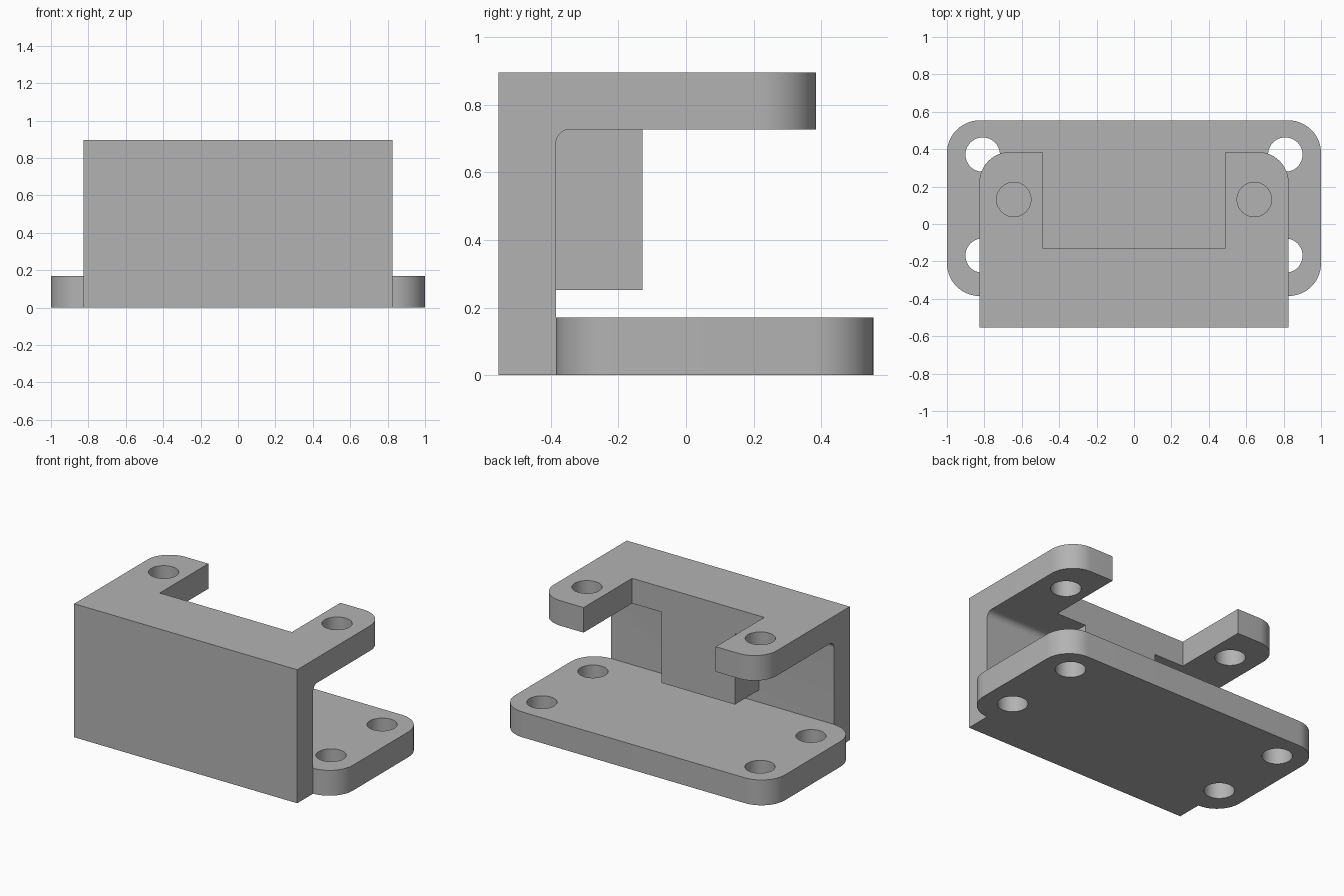
import bpy, bmesh, math
from mathutils import Vector, Matrix

cube = bpy.data.objects.get("Cube")
if cube:
    bpy.data.objects.remove(cube, do_unlink=True)

# Main dimensions
WALL_X, FRONT_Y, INNER_Y, BACK_Y = 0.827, -0.554, -0.385, 0.554
HEIGHT, TOP_UNDER, BASE_TOP = 0.895, 0.727, 0.17
PRONG_Y, PRONG_X, NOTCH_Y = 0.385, 0.49, -0.129
HOLE_R = 0.092


def outline(corners, steps=14):
    """Closed 2D outline from (x, y, radius) corners, rounding where radius > 0."""
    points = []
    for i, (x, y, r) in enumerate(corners):
        p = Vector((x, y))
        if r == 0:
            points.append(p)
            continue
        a = (Vector(corners[i - 1][:2]) - p).normalized()
        b = (Vector(corners[(i + 1) % len(corners)][:2]) - p).normalized()
        # square corner: sweep from the tangent point on a to the one on b
        centre = p + (a + b) * r
        for k in range(steps + 1):
            t = k / steps * math.pi / 2
            points.append(centre - b * r * math.cos(t) - a * r * math.sin(t))
    return points


def prism(name, points, low, high, along_x=False):
    """Extrude an outline along z, or a (y, z) profile along x."""
    bm = bmesh.new()
    face = bm.faces.new([bm.verts.new((p[0], p[1], low)) for p in points])
    new = bmesh.ops.extrude_face_region(bm, geom=[face])["geom"]
    bmesh.ops.translate(bm, vec=(0, 0, high - low),
                        verts=[v for v in new if isinstance(v, bmesh.types.BMVert)])
    if along_x:
        turn = Matrix(((0, 0, 1), (1, 0, 0), (0, 1, 0)))
        bmesh.ops.transform(bm, matrix=turn.to_4x4(), verts=bm.verts)
    bmesh.ops.recalc_face_normals(bm, faces=bm.faces)
    mesh = bpy.data.meshes.new(name)
    bm.to_mesh(mesh)
    bm.free()
    obj = bpy.data.objects.new(name, mesh)
    bpy.context.collection.objects.link(obj)
    return obj


def box(name, x, y0, y1, z0, z1):
    return prism(name, [(-x, y0), (x, y0), (x, y1), (-x, y1)], z0, z1)


def combine(target, tool, operation):
    """Apply a boolean and discard the tool."""
    mod = target.modifiers.new(tool.name, "BOOLEAN")
    mod.operation, mod.solver, mod.object = operation, "EXACT", tool
    bpy.context.view_layer.objects.active = target
    bpy.ops.object.modifier_apply(modifier=mod.name)
    bpy.data.objects.remove(tool, do_unlink=True)


def drill(target, x, y, z0, z1):
    """Mirrored pair of vertical holes."""
    for side in (-1, 1):
        ring = [(side * x + HOLE_R * math.cos(k * math.tau / 48),
                 y + HOLE_R * math.sin(k * math.tau / 48)) for k in range(48)]
        combine(target, prism("drill", ring, z0, z1), "DIFFERENCE")


# Wall and top flange: an L profile with an inner fillet
bracket = prism("mounting_bracket", outline([
    (FRONT_Y, 0, 0), (INNER_Y, 0, 0), (INNER_Y, TOP_UNDER, 0.043),
    (PRONG_Y, TOP_UNDER, 0), (PRONG_Y, HEIGHT, 0), (FRONT_Y, HEIGHT, 0)]),
    -WALL_X, WALL_X, along_x=True)

# Two prongs with rounded outer corners
combine(bracket, box("notch", PRONG_X, NOTCH_Y, 1, 0.5, 1), "DIFFERENCE")
trim = prism("trim", outline([
    (-WALL_X, -1, 0), (WALL_X, -1, 0),
    (WALL_X, PRONG_Y, 0.165), (-WALL_X, PRONG_Y, 0.165)]), -1, 2)
combine(bracket, trim, "INTERSECT")
drill(bracket, 0.643, 0.131, 0.6, 1)

# Stop block under the flange
combine(bracket, box("stop_block", 0.272, INNER_Y, NOTCH_Y, 0.252, TOP_UNDER), "UNION")

# Base plate with four bolt holes
base = prism("base_plate", outline([
    (-1, INNER_Y, 0.175), (1, INNER_Y, 0.175),
    (1, BACK_Y, 0.175), (-1, BACK_Y, 0.175)]), 0, BASE_TOP)
for y in (-0.169, 0.371):
    drill(base, 0.809, y, -1, 1)
combine(bracket, base, "UNION")

# Plain grey finish
grey = bpy.data.materials.new("grey")
grey.use_nodes = True
colour = (0.45, 0.45, 0.45, 1)
grey.diffuse_color = colour
grey.node_tree.nodes["Principled BSDF"].inputs["Base Color"].default_value = colour
bracket.data.materials.clear()
bracket.data.materials.append(grey)

bpy.ops.object.select_all(action="DESELECT")
bracket.select_set(True)
bpy.context.view_layer.objects.active = bracket
bpy.ops.object.shade_smooth_by_angle(angle=math.radians(30))
